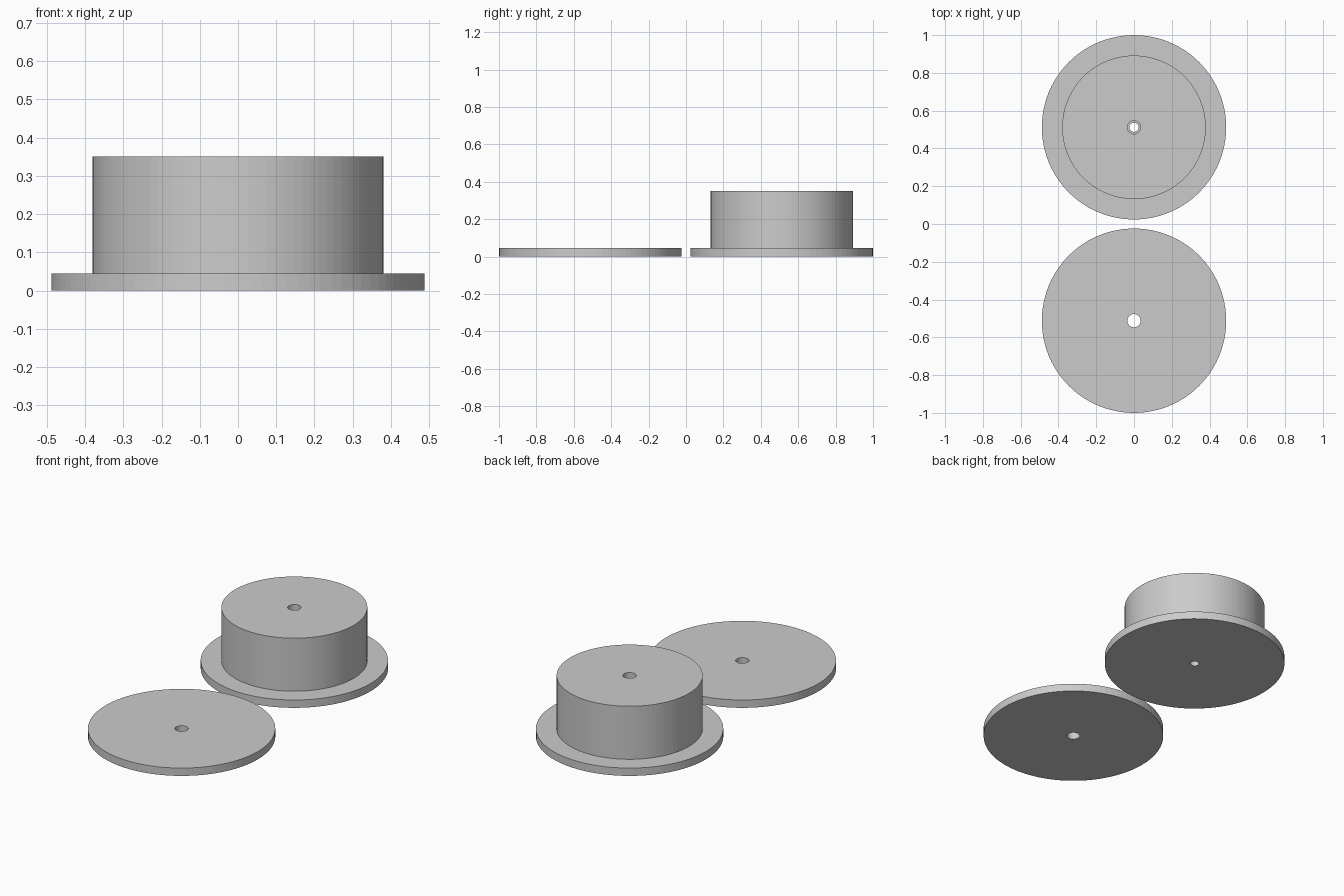
import bpy
import bmesh
from math import tau
from mathutils import Matrix, Vector

cube = bpy.data.objects.get("Cube")
if cube:
    bpy.data.objects.remove(cube, do_unlink=True)

SEGMENTS = 96
OFFSET = 0.512          # distance of each part's axis from the middle
FLANGE_R, FLANGE_H = 0.488, 0.045
HUB_R, HUB_H = 0.38, 0.35
BORE_R, SMALL_BORE_R = 0.035, 0.024

grey = bpy.data.materials.new("plain grey")
grey.use_nodes = True
colour = (0.6, 0.6, 0.6, 1)
grey.diffuse_color = colour
grey.node_tree.nodes["Principled BSDF"].inputs["Base Color"].default_value = colour


def lathe(name, profile, y):
    """Turn a closed (radius, height) profile around a vertical axis."""
    bm = bmesh.new()
    verts = [bm.verts.new((r, 0, z)) for r, z in profile]
    edges = [bm.edges.new((a, b)) for a, b in zip(verts, verts[1:] + verts[:1])]
    bmesh.ops.spin(bm, geom=verts + edges, cent=Vector(), axis=(0, 0, 1),
                   angle=tau, steps=SEGMENTS, use_merge=True)
    bmesh.ops.remove_doubles(bm, verts=bm.verts, dist=0.0001)
    bmesh.ops.recalc_face_normals(bm, faces=bm.faces)
    bmesh.ops.transform(bm, matrix=Matrix.Translation((0, y, 0)), verts=bm.verts)
    mesh = bpy.data.meshes.new(name)
    bm.to_mesh(mesh)
    bm.free()
    mesh.materials.append(grey)
    obj = bpy.data.objects.new(name, mesh)
    bpy.context.collection.objects.link(obj)
    return obj


# Spool: flange and hub in one piece, with a stepped bore
lathe("spool_body", [
    (SMALL_BORE_R, 0), (FLANGE_R, 0), (FLANGE_R, FLANGE_H), (HUB_R, FLANGE_H),
    (HUB_R, HUB_H), (BORE_R, HUB_H), (BORE_R, FLANGE_H), (SMALL_BORE_R, FLANGE_H),
], OFFSET)

# Loose end plate: flat disc with a through hole
lathe("end_plate", [
    (BORE_R, 0), (FLANGE_R, 0), (FLANGE_R, FLANGE_H), (BORE_R, FLANGE_H),
], -OFFSET)
